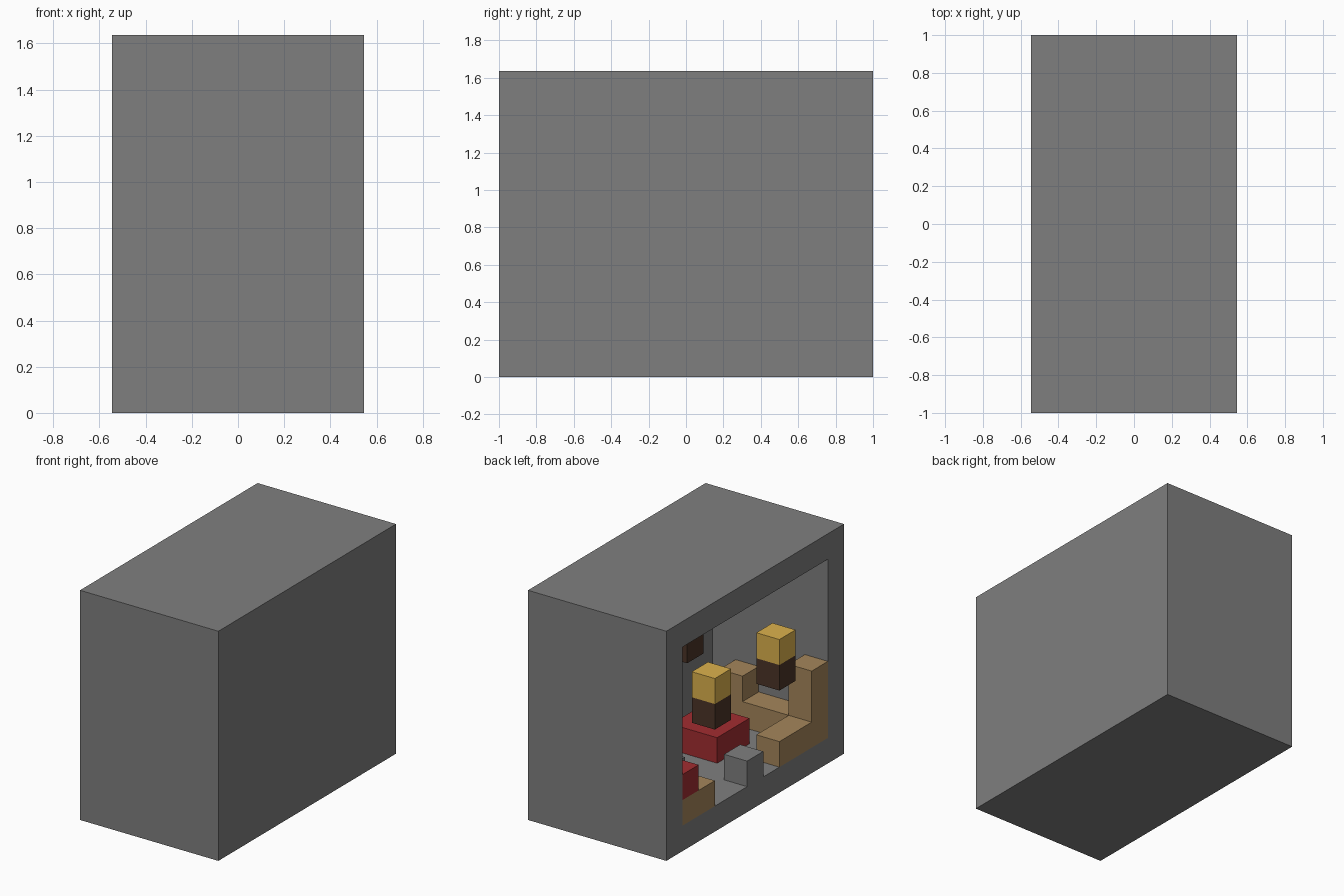
import bpy, bmesh
from mathutils import Vector

old = bpy.data.objects.get("Cube")
if old:
    bpy.data.objects.remove(old, do_unlink=True)

U = 1 / 11                      # one block
DEPTH, LENGTH, HEIGHT = 12, 22, 18


def material(name, rgb):
    lin = [((c / 255 + 0.055) / 1.055) ** 2.4 for c in rgb]
    m = bpy.data.materials.new(name)
    m.use_nodes = True
    m.diffuse_color = (*lin, 1)
    m.node_tree.nodes["Principled BSDF"].inputs["Base Color"].default_value = (*lin, 1)
    return m


STONE = material("stone grey", (127, 127, 127))
WOOD = material("plank tan", (165, 134, 91))
RED = material("wool red", (162, 45, 49))
DARK = material("dark brown", (75, 52, 39))
GOLD = material("lamp gold", (220, 178, 77))


def finish(bm, name, mat):
    bmesh.ops.recalc_face_normals(bm, faces=bm.faces)
    mesh = bpy.data.meshes.new(name)
    bm.to_mesh(mesh)
    bm.free()
    mesh.materials.append(mat)
    obj = bpy.data.objects.new(name, mesh)
    bpy.context.collection.objects.link(obj)
    return obj


def new_block(i, j, k, di, dj, dk):
    """Box in block units: i inward from the open side, j from the back, k up."""
    bm = bmesh.new()
    bmesh.ops.create_cube(bm, size=1)
    for v in bm.verts:
        v.co = Vector((i + (v.co.x + 0.5) * di - DEPTH / 2,
                       LENGTH / 2 - j - (v.co.y + 0.5) * dj,
                       k + (v.co.z + 0.5) * dk)) * U
    bmesh.ops.recalc_face_normals(bm, faces=bm.faces)
    return bm


def block(name, mat, *dims):
    return finish(new_block(*dims), name, mat)


# Room shell, hollowed out through its open side
bm = new_block(0, 0, 0, DEPTH, LENGTH, HEIGHT)
side = min(bm.faces, key=lambda f: f.calc_center_median().x)
bmesh.ops.inset_region(bm, faces=[side], thickness=2 * U, use_even_offset=True)
inner = bmesh.ops.extrude_discrete_faces(bm, faces=[side])["faces"][0]
bmesh.ops.translate(bm, verts=inner.verts, vec=(10 * U, 0, 0))
finish(bm, "room_shell", STONE)

# Wall lamps: dark bracket with a gold light, two on each long wall
for wall, i in (("open_side", 0), ("far_side", 8)):
    for end, j in (("back", 6), ("front", 14)):
        block(f"lamp_bracket_{wall}_{end}", DARK, i, j, 8, 2, 2, 2)
        block(f"lamp_light_{wall}_{end}", GOLD, i, j, 10, 2, 2, 2)

# Corner bench at the front end
block("front_bench_side", WOOD, 0, 14, 2, 2, 6, 2)
block("front_bench_seat", WOOD, 2, 18, 2, 6, 2, 2)
block("front_bench_post", WOOD, 0, 18, 4, 2, 2, 4)
block("front_bench_arm", WOOD, 6, 18, 4, 2, 2, 2)

# Corner bench at the back end with a red cushion
block("back_bench_side", WOOD, 0, 2, 2, 2, 4, 2)
block("back_bench_seat", WOOD, 2, 2, 2, 6, 2, 2)
block("back_bench_cushion", RED, 0, 2, 4, 2, 2, 2)

# Low table and stone stools
block("red_table", RED, 4, 12, 2, 4, 4, 2)
block("middle_stool", STONE, 0, 10, 2, 2, 2, 2)
block("back_stool", STONE, 4, 6, 2, 2, 2, 2)
